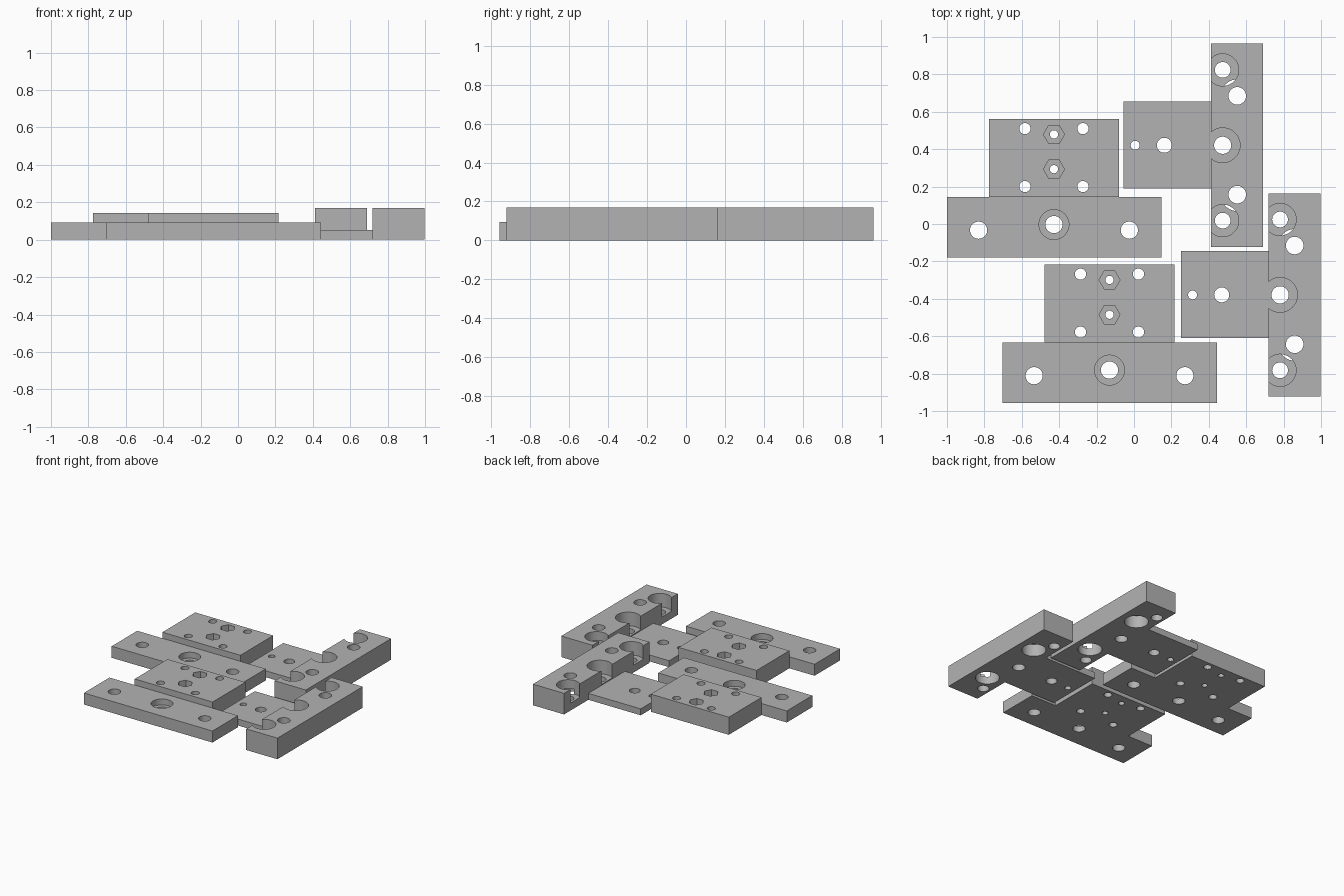
import bpy
import bmesh
import math
from mathutils import Matrix

cube = bpy.data.objects.get("Cube")
if cube:
    bpy.data.objects.remove(cube, do_unlink=True)

grey = bpy.data.materials.new("mid_grey")
grey.use_nodes = True
grey.diffuse_color = (0.45, 0.45, 0.45, 1)
grey.node_tree.nodes["Principled BSDF"].inputs["Base Color"].default_value = grey.diffuse_color


def finish(name, bm):
    mesh = bpy.data.meshes.new(name)
    bm.to_mesh(mesh)
    bm.free()
    mesh.materials.append(grey)
    obj = bpy.data.objects.new(name, mesh)
    bpy.context.collection.objects.link(obj)
    return obj


def box(name, x0, x1, y0, y1, z1):
    bm = bmesh.new()
    bmesh.ops.create_cube(bm, size=1)
    for v in bm.verts:
        v.co = (x0 if v.co.x < 0 else x1, y0 if v.co.y < 0 else y1, 0 if v.co.z < 0 else z1)
    return finish(name, bm)


def drill(x, y, radius, z0=-0.1, z1=0.3, sides=40):
    bm = bmesh.new()
    spot = Matrix.Translation((x, y, (z0 + z1) / 2)) @ Matrix.Rotation(math.pi / 2, 4, "Z")
    bmesh.ops.create_cone(bm, cap_ends=True, segments=sides, radius1=radius,
                          radius2=radius, depth=z1 - z0, matrix=spot)
    return finish("cutter", bm)


def combine(base, addition, cutters):
    helpers = [(addition, "UNION")] + [(c, "DIFFERENCE") for c in cutters]
    for helper, operation in helpers:
        helper.hide_render = True
        mod = base.modifiers.new(operation.title(), "BOOLEAN")
        mod.operation = operation
        mod.solver = "EXACT"
        mod.object = helper
    graph = bpy.context.evaluated_depsgraph_get()
    mesh = bpy.data.meshes.new_from_object(base.evaluated_get(graph))
    base.modifiers.clear()
    base.data = mesh
    for helper, _ in helpers:
        bpy.data.objects.remove(helper, do_unlink=True)
    bpy.ops.object.select_all(action="DESELECT")
    base.select_set(True)
    bpy.context.view_layer.objects.active = base
    bpy.ops.object.shade_smooth_by_angle(angle=math.radians(30))


def duplicate(obj, name, dx, dy):
    twin = bpy.data.objects.new(name, obj.data)
    twin.location = (dx, dy, 0)
    bpy.context.collection.objects.link(twin)


# Mounting plate: low crossbar with a raised block behind it
mount = box("mount_plate_rear", -1, 0.146, -0.18, 0.145, 0.093)
block = box("mount_block", -0.775, -0.08, 0.145, 0.562, 0.142)
mid = -0.428
cuts = [drill(mid + s * 0.403, -0.033, 0.046) for s in (-1, 1)]
cuts += [drill(mid, -0.003, 0.046), drill(mid, -0.003, 0.08, z0=0.045)]
cuts += [drill(mid + s * 0.155, y, 0.03) for s in (-1, 1) for y in (0.2, 0.51)]
for y in (0.293, 0.479):
    cuts += [drill(mid, y, 0.022), drill(mid, y, 0.056, z0=0.08, sides=6)]
combine(mount, block, cuts)
duplicate(mount, "mount_plate_front", 0.297, -0.778)

# Clamp: tall bar with a thin tongue, counterbored from both faces
clamp = box("clamp_rear", 0.412, 0.69, -0.122, 0.964, 0.17)
tongue = box("clamp_tongue", -0.055, 0.412, 0.19, 0.655, 0.052)
centre = 0.421
cuts = [drill(0.006, centre, 0.024), drill(0.162, centre, 0.04)]
cuts += [drill(0.474, centre, 0.046), drill(0.474, centre, 0.093, z0=0.06)]
for s in (-1, 1):
    y = centre + s * 0.403
    cuts += [drill(0.474, y, 0.042), drill(0.474, y, 0.086, z0=0.06)]
    y = centre + s * 0.264
    cuts += [drill(0.552, y, 0.047), drill(0.552, y, 0.088, z1=0.1)]
combine(clamp, tongue, cuts)
duplicate(clamp, "clamp_front", 0.307, -0.8)
